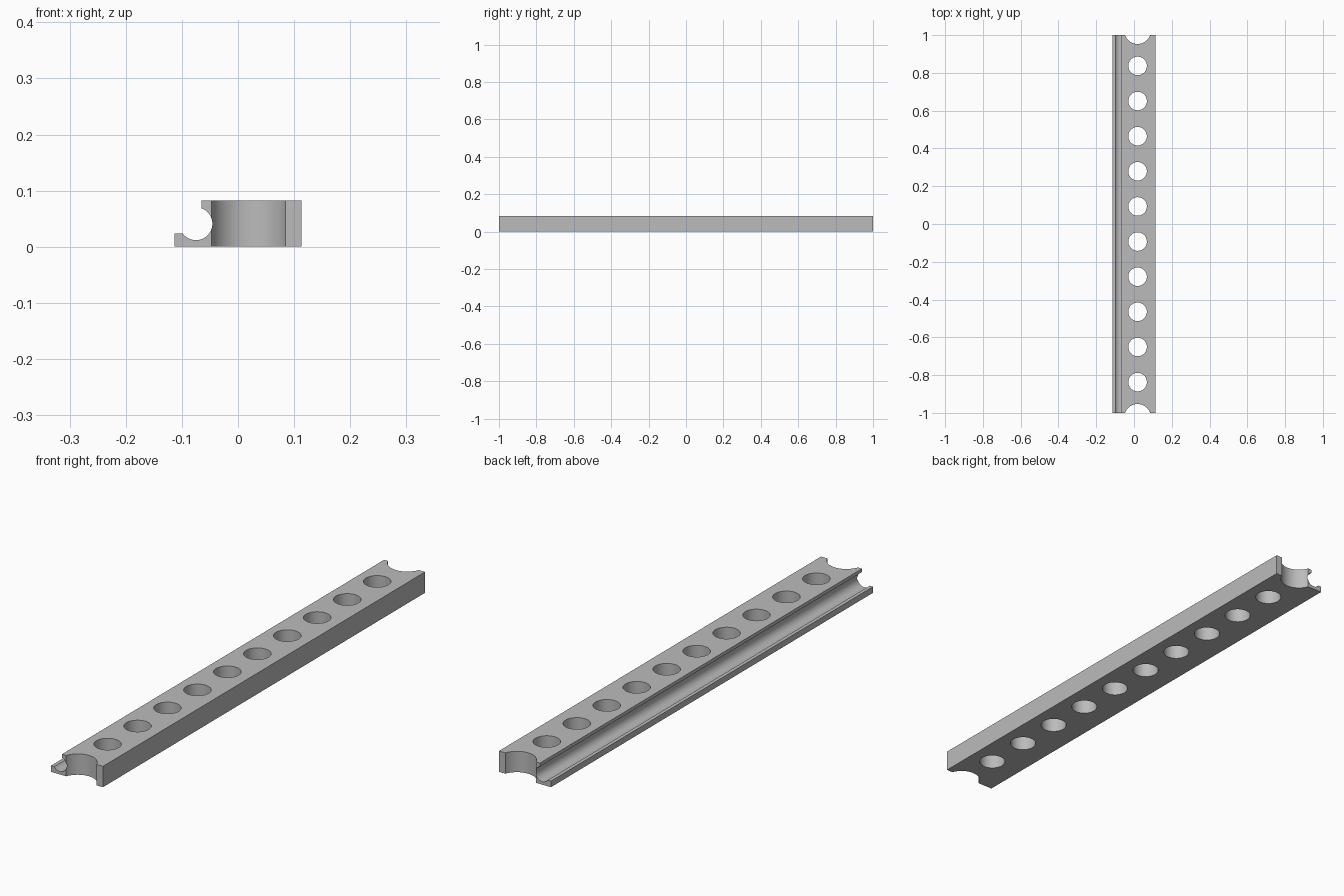
import bpy
import bmesh
from math import cos, sin, asin, acos, pi

cube = bpy.data.objects.get("Cube")
if cube:
    bpy.data.objects.remove(cube, do_unlink=True)

LENGTH, HEIGHT, HALF_WIDTH = 2.0, 0.082, 0.113
LIP_X, FLANGE_Z = -0.065, 0.024
GROOVE_X, GROOVE_Z, GROOVE_R = -0.075, 0.041, 0.0293
HOLE_X, PITCH = 0.019, 0.186

grey = bpy.data.materials.new("plain grey")
grey.use_nodes = True
colour = (0.5, 0.5, 0.5, 1)
grey.diffuse_color = colour
grey.node_tree.nodes["Principled BSDF"].inputs["Base Color"].default_value = colour


def prism(name, outline, vector):
    """Extrude a closed outline along a vector into a solid object."""
    bm = bmesh.new()
    face = bm.faces.new([bm.verts.new(p) for p in outline])
    new = bmesh.ops.extrude_face_region(bm, geom=[face])["geom"]
    verts = [v for v in new if isinstance(v, bmesh.types.BMVert)]
    bmesh.ops.translate(bm, verts=verts, vec=vector)
    bmesh.ops.recalc_face_normals(bm, faces=bm.faces)
    mesh = bpy.data.meshes.new(name)
    bm.to_mesh(mesh)
    bm.free()
    mesh.materials.append(grey)
    obj = bpy.data.objects.new(name, mesh)
    bpy.context.collection.objects.link(obj)
    return obj


# Bar: block with a round side groove, an upper lip and a lower flange
start = acos((LIP_X - GROOVE_X) / GROOVE_R)
end = -pi - asin((FLANGE_Z - GROOVE_Z) / GROOVE_R)
steps = 40
profile = [(-HALF_WIDTH, 0), (HALF_WIDTH, 0), (HALF_WIDTH, HEIGHT), (LIP_X, HEIGHT)]
for i in range(steps + 1):
    a = start + (end - start) * i / steps
    profile.append((GROOVE_X + GROOVE_R * cos(a), GROOVE_Z + GROOVE_R * sin(a)))
profile.append((-HALF_WIDTH, FLANGE_Z))
bar = prism("perforated_bar", [(x, -LENGTH / 2, z) for x, z in profile], (0, LENGTH, 0))

# Ten round holes, and a larger half-open notch at each end
cutters = []
for i in range(12):
    y = (i - 5.5) * PITCH
    radius = 0.07 if i in (0, 11) else 0.049
    circle = [(HOLE_X + radius * cos(2 * pi * k / 64),
               y + radius * sin(2 * pi * k / 64), -0.05) for k in range(64)]
    cutters.append(prism("hole_cutter", circle, (0, 0, 0.2)))

bpy.context.view_layer.objects.active = bar
for cutter in cutters:
    mod = bar.modifiers.new("hole", "BOOLEAN")
    mod.operation = "DIFFERENCE"
    mod.solver = "EXACT"
    mod.object = cutter
    bpy.ops.object.modifier_apply(modifier=mod.name)
for cutter in cutters:
    bpy.data.objects.remove(cutter, do_unlink=True)

# Smooth round walls with crisp edges
bpy.ops.object.select_all(action="DESELECT")
bar.select_set(True)
bpy.ops.object.shade_smooth_by_angle(angle=pi / 6)
